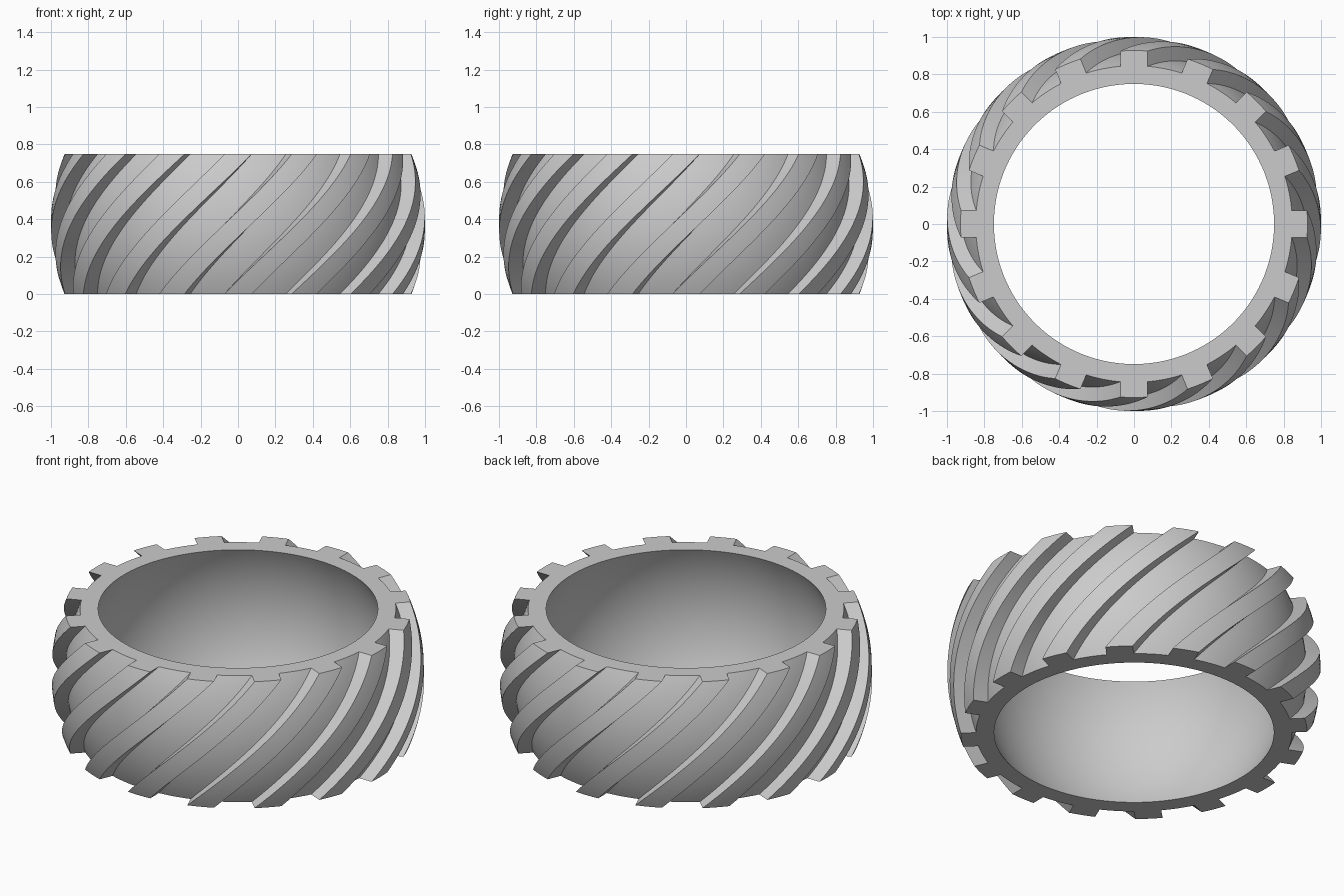
import bpy
import bmesh
from math import asin, cos, pi, radians, sin, sqrt

cube = bpy.data.objects.get("Cube")
if cube:
    bpy.data.objects.remove(cube, do_unlink=True)

HEIGHT = 0.747
RIB_R, GROOVE_R, BORE_R = 1.0, 0.925, 0.837   # concentric sphere radii
RIBS, HALF_WIDTH = 16, 0.073
TWIST = radians(45)
LEVELS, RIB_STEPS, GROOVE_STEPS = 32, 4, 6
PITCH = 2 * pi / RIBS


def section(z):
    """Outer and inner outline of the ring at height z, as (radius, angle)."""
    drop = (z - HEIGHT / 2) ** 2
    rib, groove, bore = (sqrt(r * r - drop) for r in (RIB_R, GROOVE_R, BORE_R))
    a, b = asin(HALF_WIDTH / rib), asin(HALF_WIDTH / groove)
    outline = []
    for i in range(RIBS):
        start = i * PITCH + TWIST * z / HEIGHT
        outline += [(rib, start - a + 2 * a * k / RIB_STEPS)
                    for k in range(RIB_STEPS + 1)]
        outline += [(groove, start + b + (PITCH - 2 * b) * k / GROOVE_STEPS)
                    for k in range(GROOVE_STEPS + 1)]
    return outline, [(bore, angle) for _, angle in outline]


def bridge(bm, first, second):
    n = len(first)
    for i in range(n):
        j = (i + 1) % n
        bm.faces.new((first[i], first[j], second[j], second[i]))


# Ring body with twisted ribs
bm = bmesh.new()
outer, inner = [], []
for level in range(LEVELS + 1):
    z = HEIGHT * level / LEVELS
    for rings, outline in zip((outer, inner), section(z)):
        rings.append([bm.verts.new((r * cos(t), r * sin(t), z)) for r, t in outline])

for level in range(LEVELS):
    bridge(bm, outer[level], outer[level + 1])
    bridge(bm, inner[level + 1], inner[level])

# Flat end faces
bridge(bm, inner[0], outer[0])
bridge(bm, outer[-1], inner[-1])
bmesh.ops.recalc_face_normals(bm, faces=bm.faces)

mesh = bpy.data.meshes.new("ribbed_ring")
bm.to_mesh(mesh)
bm.free()
ring = bpy.data.objects.new("ribbed_ring", mesh)
bpy.context.collection.objects.link(ring)

# Plain grey material
grey = bpy.data.materials.new("light_grey")
grey.use_nodes = True
colour = (0.6, 0.6, 0.6, 1)
grey.diffuse_color = colour
grey.node_tree.nodes["Principled BSDF"].inputs["Base Color"].default_value = colour
mesh.materials.append(grey)

# Smooth curved surfaces, crisp rib edges
bpy.ops.object.select_all(action="DESELECT")
ring.select_set(True)
bpy.context.view_layer.objects.active = ring
bpy.ops.object.shade_smooth_by_angle(angle=radians(30))
